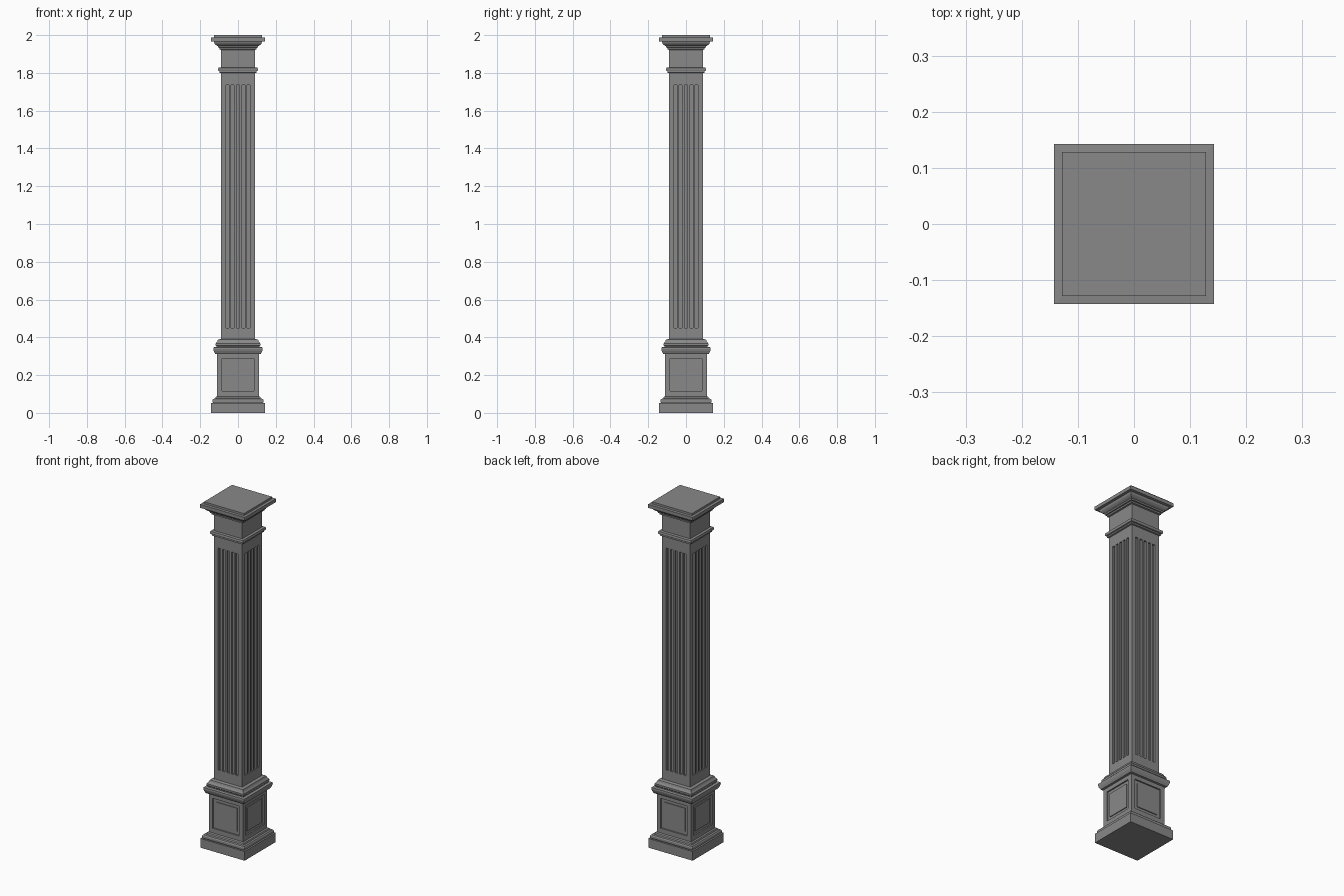
import bpy
import bmesh
from mathutils import Vector

cube = bpy.data.objects.get("Cube")
if cube:
    bpy.data.objects.remove(cube, do_unlink=True)

stone = bpy.data.materials.new("grey stone")
stone.use_nodes = True
GREY = (0.25, 0.25, 0.25, 1)
stone.diffuse_color = GREY
stone.node_tree.nodes["Principled BSDF"].inputs["Base Color"].default_value = GREY


def finish(bm, name):
    bmesh.ops.recalc_face_normals(bm, faces=bm.faces)
    mesh = bpy.data.meshes.new(name)
    bm.to_mesh(mesh)
    bm.free()
    mesh.materials.append(stone)
    obj = bpy.data.objects.new(name, mesh)
    bpy.context.collection.objects.link(obj)
    return obj


def square_stack(name, profile):
    """Stack square rings of (half width, height) into a closed solid."""
    bm = bmesh.new()
    rings = [[bm.verts.new((sx * r, sy * r, z))
              for sx, sy in ((-1, -1), (1, -1), (1, 1), (-1, 1))]
             for r, z in profile]
    for low, high in zip(rings, rings[1:]):
        for i in range(4):
            j = (i + 1) % 4
            bm.faces.new((low[i], low[j], high[j], high[i]))
    bm.faces.new(rings[0][::-1])
    bm.faces.new(rings[-1])
    return finish(bm, name)


def sliced_block(half, z0, z1, slots, low, high):
    """Square block cut along the slot edges; returns it and the slot faces."""
    bm = bmesh.new()
    bmesh.ops.create_cube(bm, size=1)
    for v in bm.verts:
        v.co = (v.co.x * 2 * half, v.co.y * 2 * half, z0 if v.co.z < 0 else z1)
    planes = [(Vector((0, 0, z)), Vector((0, 0, 1))) for z in (low, high)]
    for edge in (e for slot in slots for e in slot):
        for axis in (Vector((1, 0, 0)), Vector((0, 1, 0))):
            planes.append((axis * edge, axis))
    for co, normal in planes:
        bmesh.ops.bisect_plane(bm, geom=bm.verts[:] + bm.edges[:] + bm.faces[:],
                               plane_co=co, plane_no=normal, dist=1e-6)
    bm.normal_update()
    chosen = []
    for f in bm.faces:
        c = f.calc_center_median()
        across = c.y if abs(f.normal.x) > 0.5 else c.x
        if (abs(f.normal.z) < 0.5 and low < c.z < high
                and any(a < across < b for a, b in slots)):
            chosen.append(f)
    return bm, chosen


def inset(bm, faces, thickness, depth):
    bmesh.ops.inset_individual(bm, faces=faces, thickness=thickness, depth=depth,
                               use_even_offset=True)
    bm.normal_update()


# Plinth and its moulding
square_stack("plinth", [(0.142, 0), (0.142, 0.053)])
square_stack("plinth_moulding", [
    (0.132, 0.053), (0.135, 0.058), (0.135, 0.068), (0.131, 0.074),
    (0.121, 0.076), (0.118, 0.084), (0.111, 0.088)])

# Pedestal with a raised field inside a sunken frame on each side
bm, panels = sliced_block(0.11, 0.08, 0.32, [(-0.085, 0.085)], 0.115, 0.288)
inset(bm, panels, 0, -0.008)
inset(bm, panels, 0.018, 0)
inset(bm, panels, 0, 0.005)
finish(bm, "pedestal")

# Moulding between pedestal and shaft
square_stack("pedestal_moulding", [
    (0.112, 0.311), (0.121, 0.313), (0.128, 0.327), (0.131, 0.338), (0.130, 0.347),
    (0.114, 0.349), (0.114, 0.354), (0.118, 0.358), (0.118, 0.368),
    (0.110, 0.378), (0.106, 0.388), (0.09, 0.392)])

# Shaft with five flutes on each side
FLUTES, PITCH, HALF_FLUTE = 5, 0.028, 0.008
centres = [(i - (FLUTES - 1) / 2) * PITCH for i in range(FLUTES)]
bm, flutes = sliced_block(0.09, 0.38, 1.93,
                          [(c - HALF_FLUTE, c + HALF_FLUTE) for c in centres],
                          0.45, 1.735)
inset(bm, flutes, 0, -0.01)
finish(bm, "shaft")

# Neck band
square_stack("neck_band", [
    (0.09, 1.799), (0.098, 1.801), (0.098, 1.809), (0.104, 1.811),
    (0.106, 1.818), (0.104, 1.827), (0.09, 1.829)])

# Capital
square_stack("capital", [
    (0.09, 1.922), (0.099, 1.924), (0.099, 1.933), (0.106, 1.934), (0.107, 1.942),
    (0.116, 1.947), (0.124, 1.955), (0.128, 1.966), (0.143, 1.967),
    (0.143, 1.987), (0.128, 1.988), (0.128, 2)])
